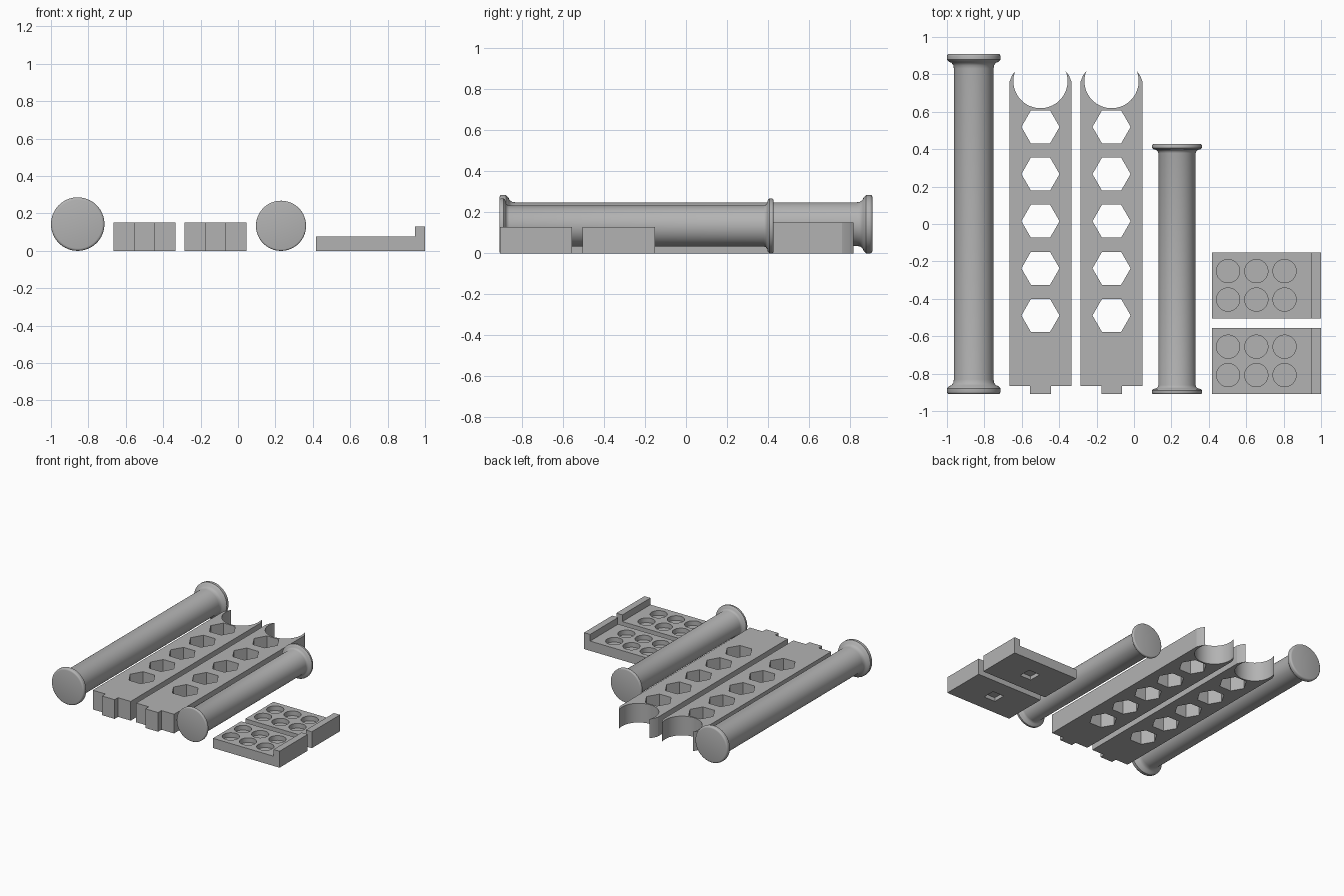
import bpy, bmesh, math
from mathutils import Matrix

cube = bpy.data.objects.get("Cube")
if cube:
    bpy.data.objects.remove(cube, do_unlink=True)

grey = bpy.data.materials.new("plain grey")
grey.use_nodes = True
GREY = (0.45, 0.45, 0.45, 1)
grey.diffuse_color = GREY
grey.node_tree.nodes["Principled BSDF"].inputs["Base Color"].default_value = GREY


def finish(name, bm, smooth=False):
    bmesh.ops.recalc_face_normals(bm, faces=bm.faces)
    mesh = bpy.data.meshes.new(name)
    bm.to_mesh(mesh)
    bm.free()
    mesh.materials.append(grey)
    ob = bpy.data.objects.new(name, mesh)
    bpy.context.collection.objects.link(ob)
    if smooth:
        activate(ob)
        bpy.ops.object.shade_smooth_by_angle(angle=math.radians(35))
    return ob


def activate(ob):
    bpy.ops.object.select_all(action='DESELECT')
    ob.select_set(True)
    bpy.context.view_layer.objects.active = ob


def prism(name, outline, z0, z1, axis='Z'):
    """Extrude an outline upward, or along y when it is drawn in x and z."""
    bm = bmesh.new()
    place = (lambda a, b: (a, b, z0)) if axis == 'Z' else (lambda a, b: (a, z0, b))
    step = (0, 0, z1 - z0) if axis == 'Z' else (0, z1 - z0, 0)
    face = bm.faces.new([bm.verts.new(place(a, b)) for a, b in outline])
    new = bmesh.ops.extrude_face_region(bm, geom=[face])["geom"]
    bmesh.ops.translate(bm, vec=step, verts=[v for v in new if isinstance(v, bmesh.types.BMVert)])
    return finish(name, bm)


def add_hole(bm, x, y, radius, sides, z0, z1, turn=0.0):
    move = Matrix.Translation((x, y, (z0 + z1) / 2)) @ Matrix.Rotation(turn, 4, 'Z')
    bmesh.ops.create_cone(bm, cap_ends=True, segments=sides, radius1=radius,
                          radius2=radius, depth=z1 - z0, matrix=move)


def cut(ob, bm):
    cutter = finish("cutter", bm)
    cutter.hide_render = True
    mod = ob.modifiers.new("cut", 'BOOLEAN')
    mod.operation = 'DIFFERENCE'
    mod.solver = 'EXACT'
    mod.object = cutter
    activate(ob)
    bpy.ops.object.modifier_apply(modifier=mod.name)
    bpy.data.objects.remove(cutter, do_unlink=True)
    bpy.ops.object.shade_smooth_by_angle(angle=math.radians(20))


def roller(name, x, y0, y1, rim, shaft, thick, fillet):
    """Shaft with a rounded flange at each end, lathed about the y axis."""
    edge = thick * 0.3
    end = [(0, 0), (0, rim - edge)]
    end += [(edge * (1 - math.cos(a)), rim - edge + edge * math.sin(a))
            for a in (math.pi / 6, math.pi / 3, math.pi / 2)]
    end += [(thick - edge, rim), (thick, rim - edge)]
    gap = rim - edge - shaft
    end += [(thick + fillet * (1 - math.cos(a)), shaft + gap * (1 - math.sin(a)))
            for a in (math.pi / 6, math.pi / 3, math.pi / 2)]
    profile = [(y0 + d, r) for d, r in end] + [(y1 - d, r) for d, r in reversed(end)]
    bm = bmesh.new()
    verts = [bm.verts.new((x, y, rim + r)) for y, r in profile]
    edges = [bm.edges.new(pair) for pair in zip(verts, verts[1:])]
    bmesh.ops.spin(bm, geom=verts + edges, cent=(x, 0, rim), axis=(0, 1, 0),
                   angle=math.tau, steps=64)
    bmesh.ops.remove_doubles(bm, verts=bm.verts, dist=0.0002)
    return finish(name, bm, smooth=True)


# Rollers
roller("long_roller", -0.857, -0.91, 0.91, 0.143, 0.106, 0.044, 0.035)
roller("short_roller", 0.23, -0.91, 0.427, 0.134, 0.1, 0.028, 0.02)

# Side plates with an end tab, a row of hexagon holes and a round cradle
half = [(0.055, -0.908), (0.055, -0.866), (0.166, -0.866),
        (0.166, 0.76), (0.152, 0.795), (0.123, 0.833)]
for name, cx in (("left_plate", -0.12), ("right_plate", -0.5)):
    outline = [(cx + x, y) for x, y in half] + [(cx - x, y) for x, y in reversed(half)]
    plate = prism(name, outline, 0, 0.152)
    holes = bmesh.new()
    for i in range(5):
        add_hole(holes, cx, -0.489 + 0.252 * i, 0.102, 6, -0.1, 0.3, math.pi / 6)
    # hexagon corners point sideways
    if abs(max(v.co.x for v in holes.verts) - cx - 0.102) > 0.005:
        for i in range(5):
            spot = (cx, -0.489 + 0.252 * i, 0)
            ring = holes.verts[:][i * 12:i * 12 + 12]
            bmesh.ops.rotate(holes, verts=ring, cent=spot, matrix=Matrix.Rotation(math.pi / 6, 3, 'Z'))
    add_hole(holes, cx, 0.764, 0.145, 64, -0.1, 0.3)
    cut(plate, holes)

# Lipped trays with six round pockets above and a square socket below
lip_profile = [(0.417, 0), (1, 0), (1, 0.13), (0.947, 0.13), (0.947, 0.077), (0.417, 0.077)]
for name, cy in (("back_tray", -0.328), ("front_tray", -0.732)):
    tray = prism(name, lip_profile, cy - 0.176, cy + 0.176, axis='Y')
    pockets = bmesh.new()
    for x in (0.503, 0.654, 0.805):
        for dy in (-0.076, 0.076):
            add_hole(pockets, x, cy + dy, 0.062, 48, 0.04, 0.2)
    add_hole(pockets, 0.708, cy, 0.05 * math.sqrt(2), 4, -0.1, 0.03, math.pi / 4)
    cut(tray, pockets)
